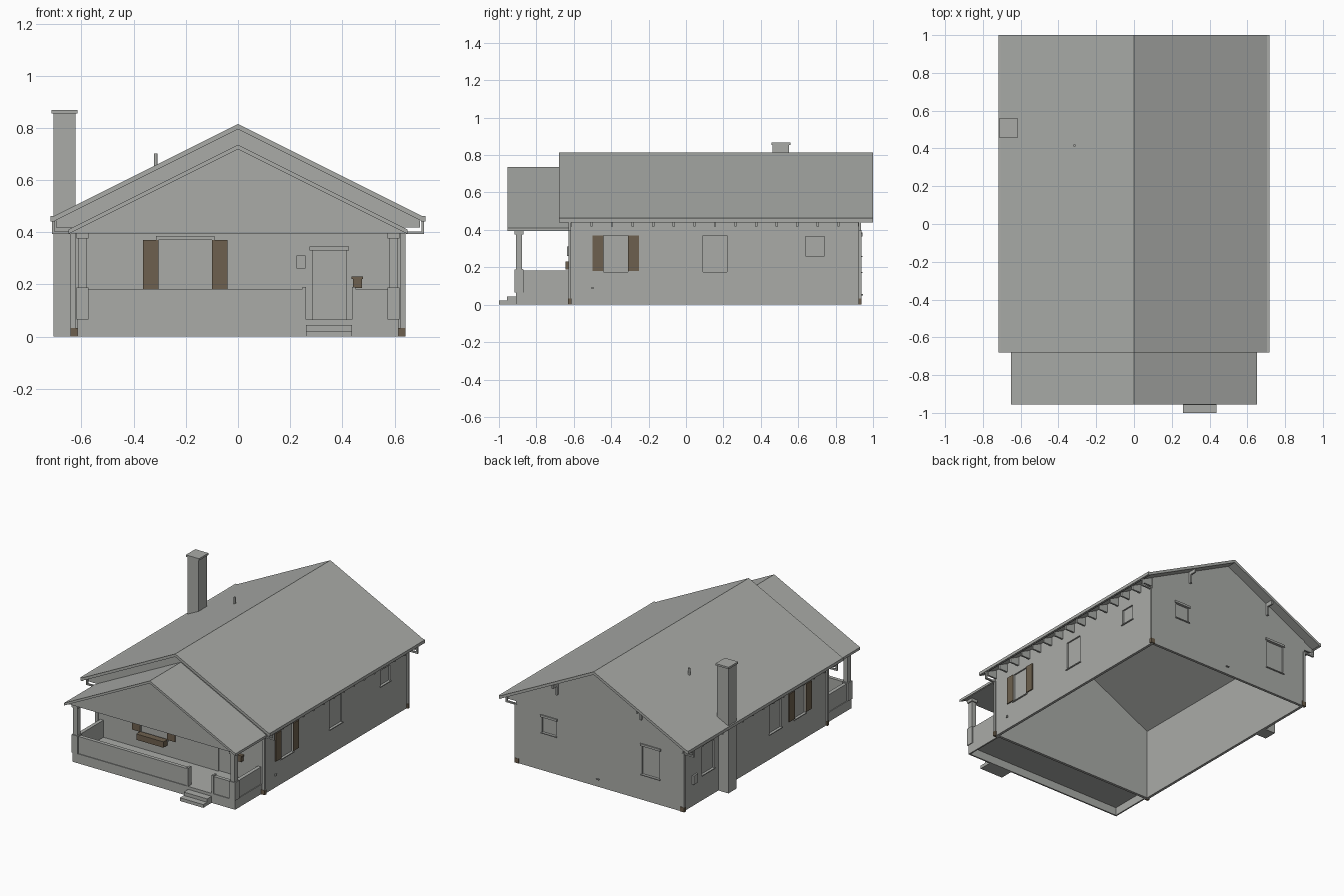
import bpy, bmesh

if "Cube" in bpy.data.objects:
    bpy.data.objects.remove(bpy.data.objects["Cube"], do_unlink=True)


def material(name, rgb):
    m = bpy.data.materials.new(name)
    m.use_nodes = True
    m.diffuse_color = (*rgb, 1)
    m.node_tree.nodes["Principled BSDF"].inputs["Base Color"].default_value = (*rgb, 1)
    return m


GREY = material("stone grey", (0.40, 0.41, 0.39))
BROWN = material("dark brown", (0.155, 0.118, 0.077))


def prism(name, profile, y0, y1, mat=GREY):
    """Extrude an x-z outline from y0 to y1."""
    bm = bmesh.new()
    face = bm.faces.new([bm.verts.new((x, y0, z)) for x, z in profile])
    ext = bmesh.ops.extrude_face_region(bm, geom=[face])
    moved = [v for v in ext["geom"] if isinstance(v, bmesh.types.BMVert)]
    bmesh.ops.translate(bm, verts=moved, vec=(0, y1 - y0, 0))
    bmesh.ops.recalc_face_normals(bm, faces=bm.faces)
    mesh = bpy.data.meshes.new(name)
    bm.to_mesh(mesh)
    bm.free()
    mesh.materials.append(mat)
    ob = bpy.data.objects.new(name, mesh)
    bpy.context.collection.objects.link(ob)
    return ob


def box(name, x0, x1, y0, y1, z0, z1, mat=GREY):
    return prism(name, [(x0, z0), (x1, z0), (x1, z1), (x0, z1)], y0, y1, mat)


def side_box(name, s, x0, x1, y0, y1, z0, z1, mat=GREY):
    """Box given on the +x side, placed on side s."""
    a, b = sorted((s * x0, s * x1))
    return box(name, a, b, y0, y1, z0, z1, mat)


def cut(ob, cutter):
    mod = ob.modifiers.new("cut", "BOOLEAN")
    mod.operation, mod.solver, mod.object = "DIFFERENCE", "EXACT", cutter
    bpy.context.view_layer.objects.active = ob
    bpy.ops.object.modifier_apply(modifier=mod.name)
    bpy.data.objects.remove(cutter, do_unlink=True)


def roof(name, half, ridge, thick, y0, y1):
    eave = ridge - half / 2
    prism(name, [(-half, eave), (0, ridge), (half, eave), (half, eave - thick),
                 (0, ridge - thick), (-half, eave - thick)], y0, y1)


# House shell: hollow, open underneath
WX, FRONT, BACK = 0.632, -0.62, 0.935
walls = prism("house_walls", [(-WX, 0), (WX, 0), (WX, 0.479), (0, 0.795), (-WX, 0.479)], FRONT, BACK)
cut(walls, box("void", -WX + 0.018, WX - 0.018, FRONT + 0.018, BACK - 0.018, -0.1, 1))


def on_wall(name, wall, u0, u1, z0, z1, d0, d1, mat=GREY):
    """Box on a wall: u runs along it, d points outward."""
    if wall == "front":
        return box(name, u0, u1, FRONT - d1, FRONT - d0, z0, z1, mat)
    if wall == "back":
        return box(name, u0, u1, BACK + d0, BACK + d1, z0, z1, mat)
    return side_box(name, 1 if wall == "left" else -1, WX + d0, WX + d1, u0, u1, z0, z1, mat)


# Openings: wall, start, end, bottom, top, shutters, lintel
openings = [
    ("window", "left", -0.44, -0.31, 0.175, 0.37, True, False),
    ("window", "left", 0.09, 0.22, 0.175, 0.37, False, False),
    ("window", "left", 0.64, 0.74, 0.26, 0.365, False, False),
    ("window", "right", -0.39, -0.265, 0.175, 0.37, True, False),
    ("window", "right", -0.13, 0.0, 0.175, 0.37, False, False),
    ("window", "right", 0.60, 0.73, 0.175, 0.37, False, False),
    ("window", "back", -0.455, -0.32, 0.175, 0.37, False, True),
    ("window", "back", 0.33, 0.435, 0.26, 0.365, False, True),
    ("window", "front", -0.305, -0.10, 0.175, 0.37, True, True),
    ("door", "front", 0.285, 0.415, 0.065, 0.33, False, True),
]
for kind, wall, u0, u1, z0, z1, shutters, lintel in openings:
    cut(walls, on_wall("cutter", wall, u0, u1, z0, z1, -0.05, 0.05))
    on_wall(kind + "_panel", wall, u0, u1, z0, z1, -0.018, -0.010)
    if kind == "window":
        on_wall("window_sill", wall, u0 - 0.006, u1 + 0.006, z0 - 0.006, z0, -0.01, 0.008)
    if lintel:
        on_wall(kind + "_lintel", wall, u0 - 0.01, u1 + 0.01, z1, z1 + 0.015, 0, 0.008)
    if shutters:
        for a, b in ((u0 - 0.06, u0), (u1, u1 + 0.06)):
            on_wall("shutter", wall, a, b, 0.18, 0.37, 0, 0.007, BROWN)

# Wall fittings
on_wall("flower_box", "front", -0.305, -0.10, 0.14, 0.18, 0, 0.045, BROWN)
on_wall("wall_lamp", "front", 0.225, 0.258, 0.26, 0.31, 0, 0.015)
prism("mailbox", [(0.44, 0.187), (0.475, 0.187), (0.475, 0.22), (0.48, 0.22), (0.48, 0.23),
                  (0.435, 0.23), (0.435, 0.22), (0.44, 0.22)], FRONT - 0.025, FRONT, BROWN)
on_wall("meter_box", "right", 0.79, 0.835, 0.15, 0.21, 0, 0.012)
on_wall("water_tap", "left", -0.506, -0.494, 0.083, 0.095, 0, 0.01)
on_wall("water_tap", "back", 0.0, 0.02, 0.05, 0.056, 0, 0.01)

# Roofs and the solid porch gable
roof("main_roof", 0.712, 0.815, 0.02, -0.68, 1.0)
roof("porch_roof", 0.65, 0.735, 0.017, -0.955, FRONT)
prism("porch_gable", [(-0.64, 0.395), (0.64, 0.395), (0.64, 0.398), (0, 0.718), (-0.64, 0.398)],
      -0.925, FRONT)

# Eaves: gutters, rafter tails, downspouts
for s in (-1, 1):
    side_box("gutter", s, 0.702, 0.718, -0.68, 1.0, 0.442, 0.463)
    for i in range(15):
        y = -0.615 + i * 0.11
        prism("rafter_tail", [(s * 0.62, 0.418), (s * 0.698, 0.418), (s * 0.698, 0.447),
                              (s * 0.62, 0.486)], y - 0.006, y + 0.006)
    for y in (FRONT - 0.008, BACK - 0.012):
        side_box("downspout_top", s, 0.703, 0.713, y, y + 0.012, 0.395, 0.45)
        side_box("downspout_bend", s, 0.63, 0.713, y, y + 0.012, 0.393, 0.403)
        side_box("downspout", s, 0.622, 0.642, y, y + 0.014, 0.03, 0.40)
        side_box("downspout_boot", s, 0.612, 0.643, y - 0.002, y + 0.016, 0, 0.032, BROWN)
    # Rear gable brackets
    side_box("gable_bracket_arm", s, 0.313, 0.325, BACK, 0.99, 0.61, 0.64)
    side_box("gable_bracket_leg", s, 0.313, 0.325, BACK, BACK + 0.015, 0.55, 0.61)

# Chimney and vent pipe
box("chimney", -0.708, -0.622, 0.463, 0.552, 0, 0.855)
box("chimney_cap", -0.715, -0.615, 0.457, 0.559, 0.855, 0.868)
bpy.ops.mesh.primitive_cylinder_add(vertices=12, radius=0.007, depth=0.07, location=(-0.315, 0.415, 0.667))
vent = bpy.context.object
vent.name = "vent_pipe"
vent.data.materials.append(GREY)

# Porch: deck with skirts, parapets, columns
box("porch_deck", -0.615, 0.615, -0.91, FRONT, 0.055, 0.065)
box("porch_front_skirt", -0.615, 0.615, -0.91, -0.90, 0, 0.06)
box("porch_parapet", -0.58, 0.25, -0.905, -0.88, 0.065, 0.182)
box("porch_parapet_short", 0.448, 0.58, -0.905, -0.88, 0.065, 0.182)
for x in (0.247, 0.437):
    box("entry_post", x, x + 0.013, -0.91, -0.875, 0.065, 0.19)
for s in (-1, 1):
    side_box("porch_side_skirt", s, 0.605, 0.615, -0.91, FRONT, 0, 0.06)
    side_box("porch_side_parapet", s, 0.585, 0.61, -0.88, FRONT, 0.065, 0.182)
    side_box("column_base", s, 0.573, 0.62, -0.916, -0.868, 0.065, 0.188)
    side_box("column", s, 0.58, 0.612, -0.91, -0.876, 0.188, 0.38)
    side_box("column_cap", s, 0.573, 0.62, -0.916, -0.868, 0.375, 0.395)

# Entry steps
box("lower_step", 0.26, 0.437, -1.0, -0.91, 0, 0.022)
box("upper_step", 0.26, 0.437, -0.958, -0.91, 0.022, 0.045)
